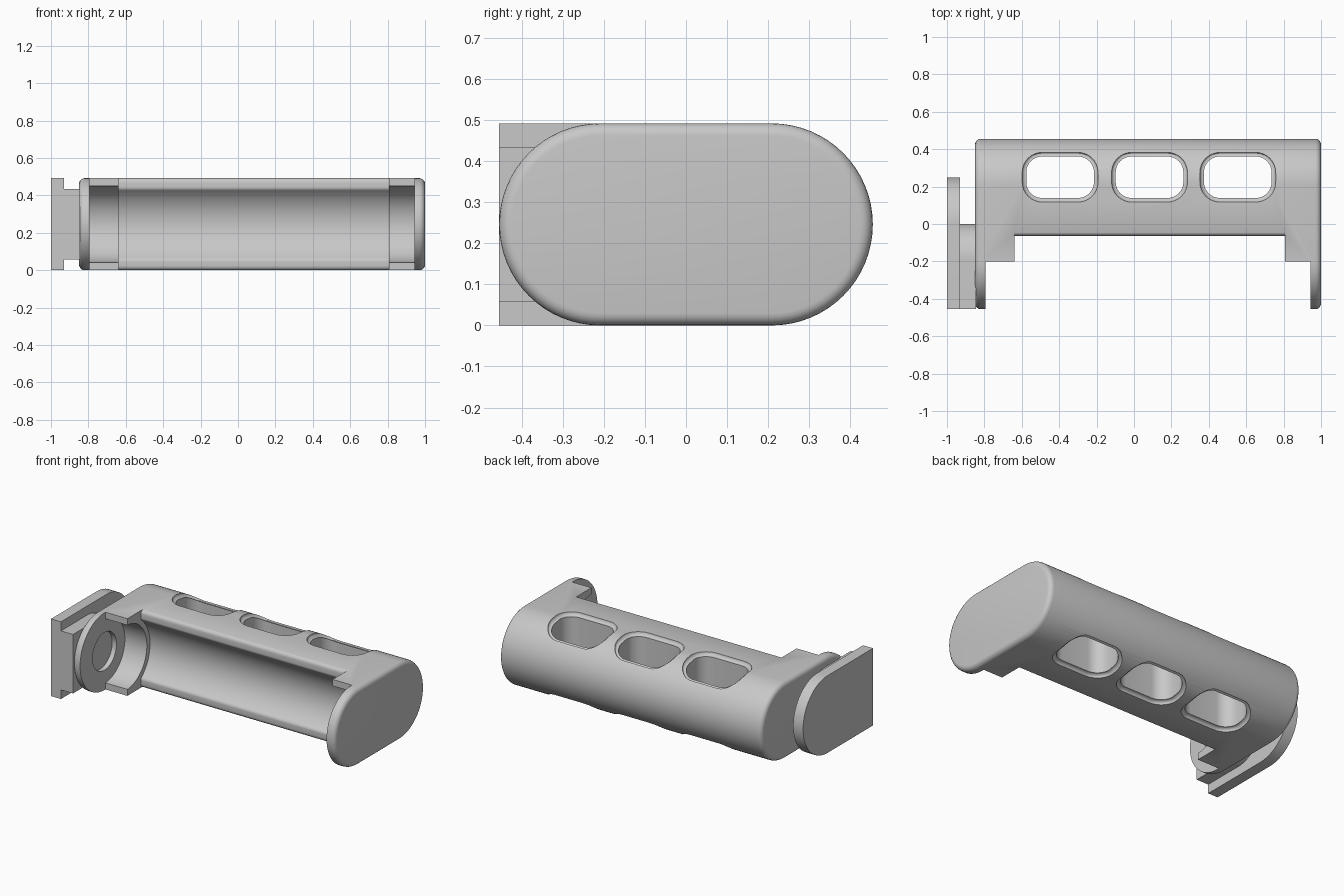
import bpy, bmesh, math

if "Cube" in bpy.data.objects:
    bpy.data.objects.remove(bpy.data.objects["Cube"])

grey = bpy.data.materials.new("plain grey")
grey.diffuse_color = (0.58, 0.58, 0.58, 1)
grey.use_nodes = True
grey.node_tree.nodes["Principled BSDF"].inputs["Base Color"].default_value = grey.diffuse_color
ZC = 0.246
R = 0.246


def arc(cy, cz, r, a0, a1, n=32):
    return [(cy + r * math.cos(math.radians(a0 + (a1 - a0) * i / n)),
             cz + r * math.sin(math.radians(a0 + (a1 - a0) * i / n))) for i in range(n + 1)]


def stadium(r):
    return arc(0.209, ZC, r, -90, 90) + arc(-0.209, ZC, r, 90, 270)


def circle(cy, r):
    return arc(cy, ZC, r, 0, 360, 64)[:-1]


def d_shape(front, cy, r):
    return [(front, ZC - r)] + arc(cy, ZC, r, -90, 90) + [(front, ZC + r)]


def box(y0, y1, z0=-0.2, z1=0.7):
    return [(y0, z0), (y1, z0), (y1, z1), (y0, z1)]


def rounded_mouth(front, cy, r, f):
    """Open front plus round bore, with rounded lips of radius f."""
    yc = front + f
    h = math.sqrt((r + f) ** 2 - (yc - cy) ** 2)
    a = math.degrees(math.atan2(h, yc - cy))
    lower = [(-0.7, -0.2), (yc, -0.2)]
    lower += arc(yc, f - 0.001, f, 270, 180, 6)
    lower += arc(yc, ZC - h, f, 180, 180 - a, 6)
    upper = [(y, 2 * ZC - z) for y, z in reversed(lower)]
    return lower + arc(cy, ZC, r, -a, a, 32)[1:-1] + upper


def loft(name, sections, place):
    """Skin a stack of matching outlines; place maps (position, a, b) to a point."""
    bm = bmesh.new()
    rings = [[bm.verts.new(place(t, a, b)) for a, b in pts] for t, pts in sections]
    for lo, hi in zip(rings, rings[1:]):
        for i in range(len(lo)):
            j = (i + 1) % len(lo)
            bm.faces.new((lo[i], lo[j], hi[j], hi[i]))
    bm.faces.new(rings[0])
    bm.faces.new(rings[-1])
    bmesh.ops.recalc_face_normals(bm, faces=bm.faces)
    mesh = bpy.data.meshes.new(name)
    bm.to_mesh(mesh)
    bm.free()
    obj = bpy.data.objects.new(name, mesh)
    mesh.materials.append(grey)
    bpy.context.collection.objects.link(obj)
    return obj


def along_x(name, x0, x1, pts):
    return loft(name, [(x0, pts), (x1, pts)], lambda t, a, b: (t, a, b))


def select(obj):
    bpy.ops.object.select_all(action='DESELECT')
    obj.select_set(True)
    bpy.context.view_layer.objects.active = obj


def cut(obj, cutter):
    cutter.hide_render = True
    mod = obj.modifiers.new("cut", 'BOOLEAN')
    mod.operation = 'DIFFERENCE'
    mod.solver = 'EXACT'
    mod.object = cutter
    select(obj)
    bpy.ops.object.modifier_apply(modifier=mod.name)
    bpy.data.objects.remove(cutter, do_unlink=True)


def smooth(obj):
    select(obj)
    bpy.ops.object.shade_smooth_by_angle(angle=math.radians(30))


# Housing with rounded end edges
F = 0.03
steps = [math.radians(90 * i / 5) for i in range(6)]
ends = [(-0.85 + F * (1 - math.sin(a)), R - F * (1 - math.cos(a))) for a in reversed(steps)]
ends += [(1.0 - F * (1 - math.sin(a)), R - F * (1 - math.cos(a))) for a in reversed(steps)]
ends.sort()
housing = loft("housing", [(x, stadium(r)) for x, r in ends], lambda t, a, b: (t, a, b))

# Stepped front opening and the round bores behind it
cut(housing, along_x("end_opening", -0.795, 0.943, box(-0.7, -0.2)))
cut(housing, along_x("end_bore", -0.795, 0.943, circle(-0.209, 0.205)))
cut(housing, along_x("middle_mouth", -0.64, 0.807, rounded_mouth(-0.064, -0.209, 0.237, 0.025)))

# Round contact recess in the left end wall
cut(housing, along_x("contact_recess", -0.825, -0.75, circle(-0.209, 0.12)))


# Three rounded slots through the rear grip, with softened rims
def slot(cx, grow):
    hx, hy, r = 0.181 + grow, 0.111 + grow, 0.085 + grow
    pts = []
    for sx, sy, a in ((1, 1, 0), (-1, 1, 90), (-1, -1, 180), (1, -1, 270)):
        pts += arc(cx + sx * (hx - r), 0.25 + sy * (hy - r), r, a, a + 90, 8)
    return pts


def on_skin(t, x, y):
    """Place a rim point at depth abs(t) - 1 below the top (t > 0) or bottom skin."""
    half = math.sqrt(R ** 2 - max(0, y - 0.209) ** 2)
    return x, y, ZC + math.copysign(half - (abs(t) - 1), t)


G = 0.022
rim = [(0.9, G)] + [(1 - 0.001 + G * math.sin(a), G * math.cos(a))
                    for a in (math.pi / 2 - s for s in reversed(steps))]
for cx in (-0.395, 0.083, 0.555):
    stack = [(t, slot(cx, g)) for t, g in rim]
    stack += [(-t, slot(cx, g)) for t, g in reversed(rim)]
    cut(housing, loft("slot", stack, on_skin))
smooth(housing)

# Mounting rail on the left end: narrow neck and wide plate
neck = along_x("rail_neck", -0.935, -0.845, d_shape(-0.455, -0.187, 0.188))
plate = along_x("rail_plate", -1.0, -0.93, d_shape(-0.455, 0.003, R))
smooth(neck)
smooth(plate)
